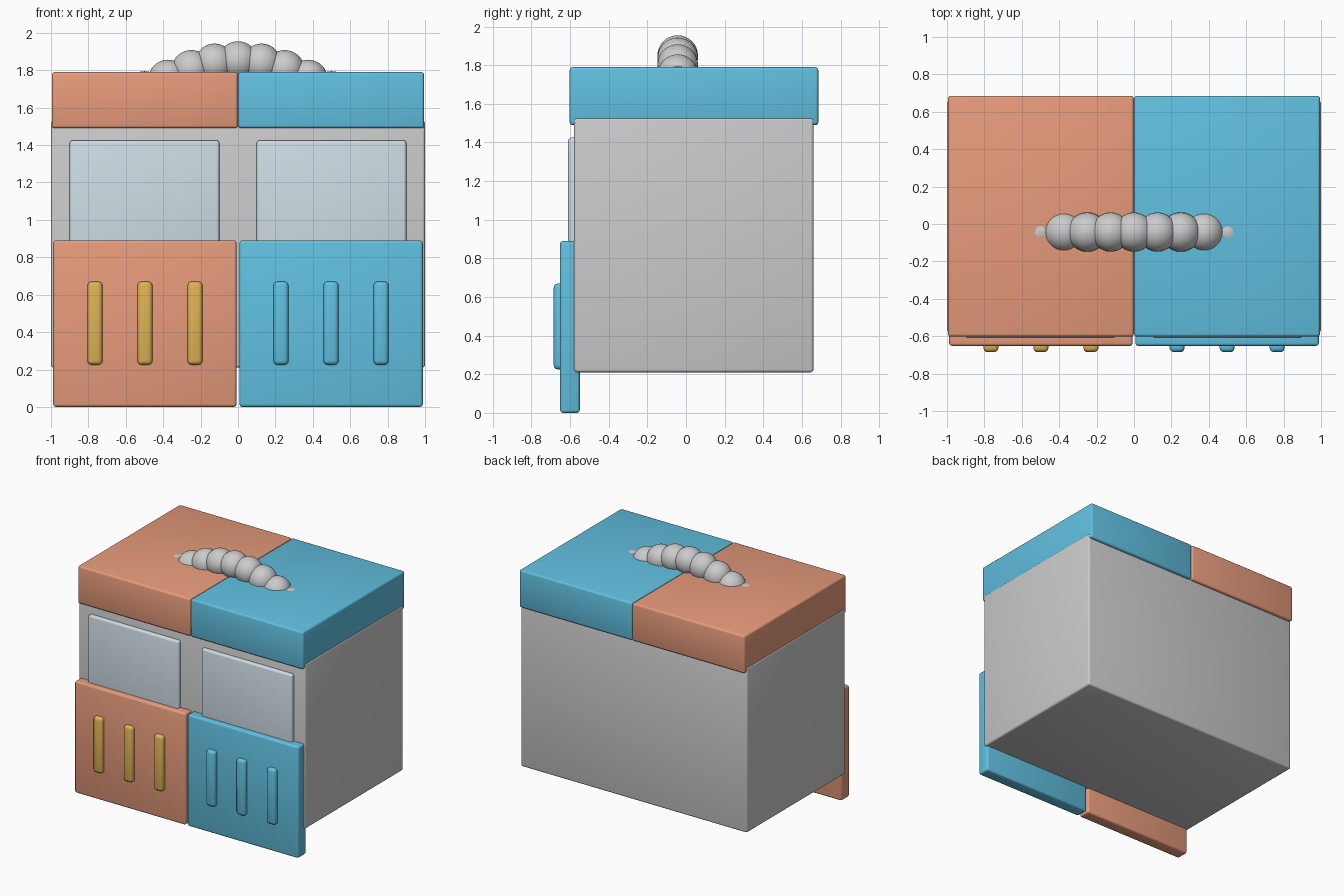
import bpy
import math

if "Cube" in bpy.data.objects:
    bpy.data.objects.remove(bpy.data.objects["Cube"])


def material(name, rgb):
    m = bpy.data.materials.new(name)
    m.diffuse_color = (*rgb, 1)
    m.use_nodes = True
    m.node_tree.nodes["Principled BSDF"].inputs["Base Color"].default_value = m.diffuse_color
    return m


ORANGE = material("orange", (0.80, 0.33, 0.20))
BLUE = material("blue", (0.12, 0.53, 0.75))
GOLD = material("gold", (0.73, 0.45, 0.09))
GLASS = material("pale_glass", (0.62, 0.72, 0.78))


def box(name, x, y, z, bevel, mat=None):
    """Rounded box from (min, max) ranges."""
    bpy.ops.mesh.primitive_cube_add(
        size=1, location=[(r[0] + r[1]) / 2 for r in (x, y, z)])
    ob = bpy.context.object
    ob.name = name
    ob.scale = [r[1] - r[0] for r in (x, y, z)]
    bpy.ops.object.transform_apply(location=False, rotation=False, scale=True)
    mod = ob.modifiers.new("Rounded edges", 'BEVEL')
    mod.width = bevel
    mod.segments = 3
    bpy.ops.object.modifier_apply(modifier=mod.name)
    bpy.ops.object.shade_smooth_by_angle(angle=math.radians(35))
    if mat:
        ob.data.materials.append(mat)
    return ob


# Main body
box("body", (-1, 1), (-0.58, 0.66), (0.21, 1.53), 0.015)

# Two matching halves: lid, window, front panel and raised bars
for side, s, mat, bar_mat in (("left", -1, ORANGE, GOLD), ("right", 1, BLUE, BLUE)):
    def span(a, b):
        return tuple(sorted((s * a, s * b)))

    box(f"{side}_lid", span(0.001, 0.995), (-0.602, 0.685), (1.49, 1.79), 0.015, mat)
    box(f"{side}_window", span(0.1, 0.9), (-0.61, -0.56), (0.63, 1.425), 0.015, GLASS)
    box(f"{side}_front_panel", span(0.008, 0.988), (-0.652, -0.55), (0, 0.89), 0.015, mat)
    for i, c in enumerate((0.23, 0.4975, 0.765)):
        box(f"{side}_bar_{i + 1}", span(c - 0.04, c + 0.04),
            (-0.685, -0.61), (0.225, 0.67), 0.022, bar_mat)

# Beaded carrying handle arching over the lids
for i in range(9):
    t = i / 8
    bpy.ops.mesh.primitive_uv_sphere_add(
        segments=32, ring_count=16, radius=0.105,
        location=(-0.5 + t, -0.043, 1.69 + 0.16 * math.sin(math.pi * t)))
    bead = bpy.context.object
    bead.name = f"handle_bead_{i + 1}"
    bpy.ops.object.shade_smooth()
